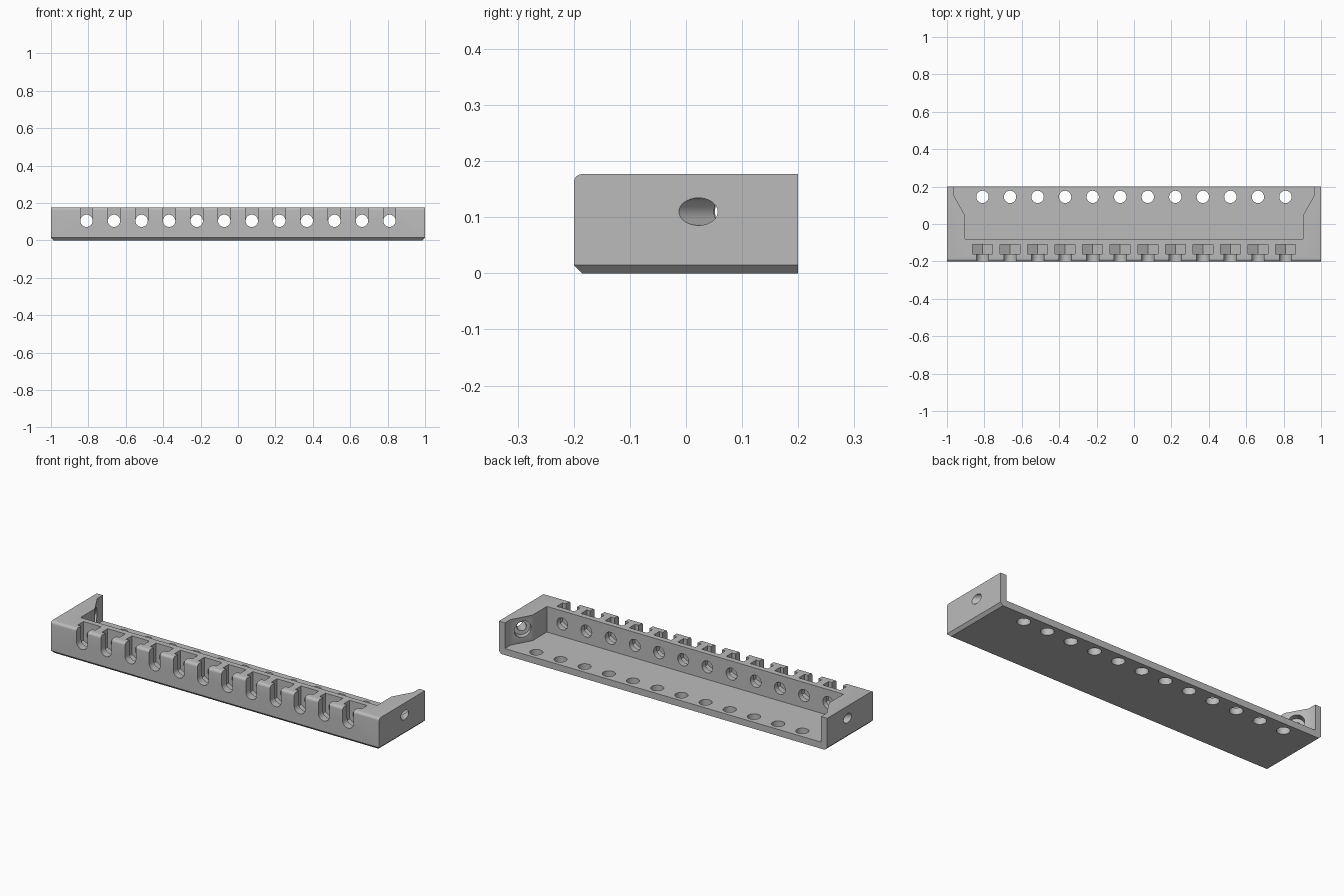
import bpy
import bmesh
from math import pi, cos, sin
from mathutils import Matrix, Vector

cube = bpy.data.objects.get("Cube")
if cube:
    bpy.data.objects.remove(cube, do_unlink=True)

L, D, H = 1.0, 0.2, 0.177        # half length, half depth, height
FLOOR, CHAMFER = 0.036, 0.015
COUNT, SPAN = 12, 1.62           # repeated stations along the rail
HOLE_R, HOLE_Z = 0.033, 0.105
STATIONS = [SPAN * (i / (COUNT - 1) - 0.5) for i in range(COUNT)]

grey = bpy.data.materials.new("light_grey")
grey.use_nodes = True
colour = (0.5, 0.5, 0.5, 1)
grey.diffuse_color = colour
grey.node_tree.nodes["Principled BSDF"].inputs["Base Color"].default_value = colour


def make_object(name, bm):
    bmesh.ops.recalc_face_normals(bm, faces=bm.faces)
    mesh = bpy.data.meshes.new(name)
    bm.to_mesh(mesh)
    bm.free()
    mesh.materials.append(grey)
    obj = bpy.data.objects.new(name, mesh)
    bpy.context.collection.objects.link(obj)
    return obj


def prism(bm, points, sweep):
    """Closed outline of 3D points, swept along a vector."""
    face = bm.faces.new([bm.verts.new(p) for p in points])
    new = bmesh.ops.extrude_face_region(bm, geom=[face])["geom"]
    bmesh.ops.translate(bm, vec=sweep, verts=[g for g in new if isinstance(g, bmesh.types.BMVert)])


def cylinder(bm, start, end, radius):
    start, end = Vector(start), Vector(end)
    axis = end - start
    matrix = Matrix.Translation((start + end) / 2) @ axis.to_track_quat('Z', 'Y').to_matrix().to_4x4()
    bmesh.ops.create_cone(bm, cap_ends=True, segments=32, radius1=radius, radius2=radius,
                          depth=axis.length, matrix=matrix)


def cut(body, name, bm):
    cutter = make_object(name, bm)
    cutter.hide_render = True
    mod = body.modifiers.new(name, 'BOOLEAN')
    mod.operation, mod.solver, mod.object = 'DIFFERENCE', 'EXACT', cutter
    bpy.context.view_layer.objects.active = body
    bpy.ops.object.modifier_apply(modifier=name)
    bpy.data.objects.remove(cutter, do_unlink=True)


# Solid bar: chamfered below at front and ends, rounded on the front top edge
bm = bmesh.new()
bmesh.ops.create_cube(bm, size=1, matrix=Matrix.Translation((0, 0, H / 2)) @ Matrix.Diagonal((2 * L, 2 * D, H, 1)))


def edges_where(test):
    return [e for e in bm.edges if test((e.verts[0].co + e.verts[1].co) / 2)]


bmesh.ops.bevel(bm, geom=edges_where(lambda m: m.y < -0.19 and m.z > 0.17),
                offset=CHAMFER, segments=6, profile=0.5, affect='EDGES')
bmesh.ops.bevel(bm, geom=edges_where(lambda m: m.z < 0.001 and m.y < 0.19),
                offset=CHAMFER, segments=1, affect='EDGES')
body = make_object("mounting_rail", bm)

# Open pocket at the back, flaring towards the rear
bm = bmesh.new()
half = [(0.903, -0.08), (0.903, 0.045), (0.963, 0.152), (0.963, 0.25)]
outline = half + [(-x, y) for x, y in reversed(half)]
prism(bm, [(x, y, FLOOR) for x, y in outline], (0, 0, 0.3))
cut(body, "pocket_cutter", bm)

# Drilled holes through the floor
bm = bmesh.new()
for x in STATIONS:
    cylinder(bm, (x, 0.145, -0.05), (x, 0.145, 0.1), HOLE_R)
cut(body, "floor_hole_cutter", bm)

# Nut traps: hexagons standing on a point, open at the top
bm = bmesh.new()
w = 0.0535
for x in STATIONS:
    shape = [(-w, 0.25), (-w, HOLE_Z - w * 0.577), (0, HOLE_Z - w * 1.155),
             (w, HOLE_Z - w * 0.577), (w, 0.25)]
    prism(bm, [(x + a, -0.16, z) for a, z in shape], (0, 0.05, 0))
cut(body, "nut_trap_cutter", bm)

# Round-bottomed slots in the front face
bm = bmesh.new()
for x in STATIONS:
    arc = [(HOLE_R * cos(pi + pi * i / 16), HOLE_Z + HOLE_R * sin(pi + pi * i / 16)) for i in range(17)]
    shape = [(-HOLE_R, 0.25)] + arc + [(HOLE_R, 0.25)]
    prism(bm, [(x + a, -0.25, z) for a, z in shape], (0, 0.12, 0))
cut(body, "front_slot_cutter", bm)

# Bores from the nut traps into the pocket
bm = bmesh.new()
for x in STATIONS:
    cylinder(bm, (x, -0.14, HOLE_Z), (x, -0.03, HOLE_Z), HOLE_R)
cut(body, "wall_bore_cutter", bm)


# Slanted screw holes in both ends, counterbored from the pocket side
def slanted(start, end, radius):
    cutter = bmesh.new()
    for side in (1, -1):
        a, b = [(side * (L - s * cos(pi / 4)), 0.022 + s * sin(pi / 4), 0.11) for s in (start, end)]
        cylinder(cutter, a, b, radius)
    return cutter


cut(body, "end_hole_cutter", slanted(-0.08, 0.18, 0.0245))
cut(body, "counterbore_cutter", slanted(0.064, 0.19, 0.045))

# Smooth curved walls, keep the edges crisp
bpy.ops.object.select_all(action='DESELECT')
body.select_set(True)
bpy.context.view_layer.objects.active = body
bpy.ops.object.shade_smooth_by_angle(angle=pi / 6)
